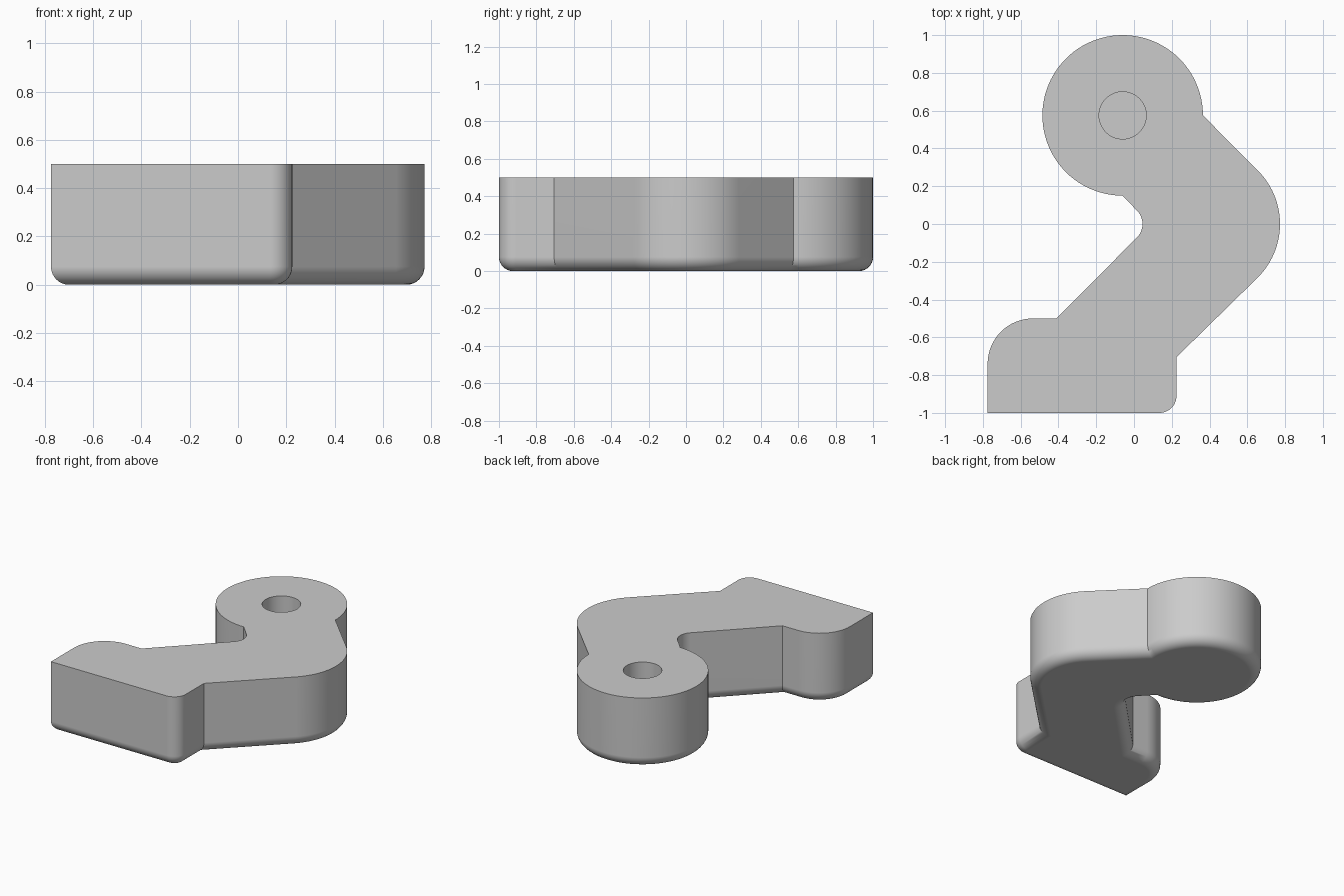
import bpy, bmesh
from math import sin, cos, pi, radians
from mathutils import Vector

HEIGHT = 0.5
FILLET = 0.075
HEAD = Vector((-0.06, 0.575))
HOLE_RADIUS, HOLE_DEPTH = 0.125, 0.3

cube = bpy.data.objects.get("Cube")
if cube:
    bpy.data.objects.remove(cube, do_unlink=True)


def arc(centre, radius, start, end, steps):
    """Points on an arc, angles in degrees."""
    angles = [radians(start + (end - start) * i / steps) for i in range(steps + 1)]
    return [Vector((centre[0] + radius * cos(a), centre[1] + radius * sin(a))) for a in angles]


def inset(points, distance):
    """Move a counter-clockwise outline inward with mitred corners."""
    result = []
    for i, p in enumerate(points):
        a = (p - points[i - 1]).normalized()
        b = (points[(i + 1) % len(points)] - p).normalized()
        na, nb = Vector((-a.y, a.x)), Vector((-b.y, b.x))
        result.append(p + (na + nb) * distance / (1 + na.dot(nb)))
    return result


def ring(bm, points, z):
    return [bm.verts.new((p.x, p.y, z)) for p in points]


def bridge(bm, lower, upper):
    for i in range(len(lower)):
        bm.faces.new((lower[i - 1], lower[i], upper[i], upper[i - 1]))


def loop_edges(bm, verts):
    return [bm.edges.get((verts[i - 1], verts[i])) for i in range(len(verts))]


# Outline: foot, outer elbow, round head, inner elbow, foot shoulder
outline = [Vector((-0.775, -1))]
outline += arc((0.135, -0.91), 0.09, -90, 0, 10)
outline += [Vector((0.225, -0.705))]
outline += arc((0.373, 0), 0.4, -45, 45, 24)
outline += arc(HEAD, 0.425, 0, 270, 72)
outline += arc((-0.055, 0), 0.1, 45, -45, 12)
outline += [Vector((-0.41, -0.5))]
outline += arc((-0.535, -0.74), 0.24, 90, 180, 16)

bm = bmesh.new()

# Rounded lower edge and walls
steps = 8
rings = []
for i in range(steps + 1):
    t = i / steps * pi / 2
    rings.append(ring(bm, inset(outline, FILLET * (1 - sin(t))), FILLET * (1 - cos(t))))
rings.append(ring(bm, outline, HEIGHT))
for lower, upper in zip(rings, rings[1:]):
    bridge(bm, lower, upper)
bm.faces.new(list(reversed(rings[0])))

# Blind hole in the head
circle = arc(HEAD, HOLE_RADIUS, 0, 360, 48)[:-1]
hole_floor = ring(bm, circle, HEIGHT - HOLE_DEPTH)
hole_rim = ring(bm, circle, HEIGHT)
bridge(bm, hole_floor, hole_rim)
bm.faces.new(hole_floor)

# Flat top around the hole
bmesh.ops.triangle_fill(bm, use_beauty=True,
                        edges=loop_edges(bm, rings[-1]) + loop_edges(bm, hole_rim))
bmesh.ops.recalc_face_normals(bm, faces=bm.faces[:])

mesh = bpy.data.meshes.new("angled_lever")
bm.to_mesh(mesh)
bm.free()
lever = bpy.data.objects.new("angled_lever", mesh)
bpy.context.collection.objects.link(lever)

# Plain grey
grey = bpy.data.materials.new("plain_grey")
grey.use_nodes = True
colour = (0.6, 0.6, 0.6, 1)
grey.diffuse_color = colour
grey.node_tree.nodes["Principled BSDF"].inputs["Base Color"].default_value = colour
mesh.materials.append(grey)

# Smooth curves, sharp corners, clean flat faces
bpy.ops.object.select_all(action='DESELECT')
lever.select_set(True)
bpy.context.view_layer.objects.active = lever
bpy.ops.object.shade_smooth_by_angle(angle=radians(30))
weighted = lever.modifiers.new("flat_face_normals", 'WEIGHTED_NORMAL')
weighted.keep_sharp = True
